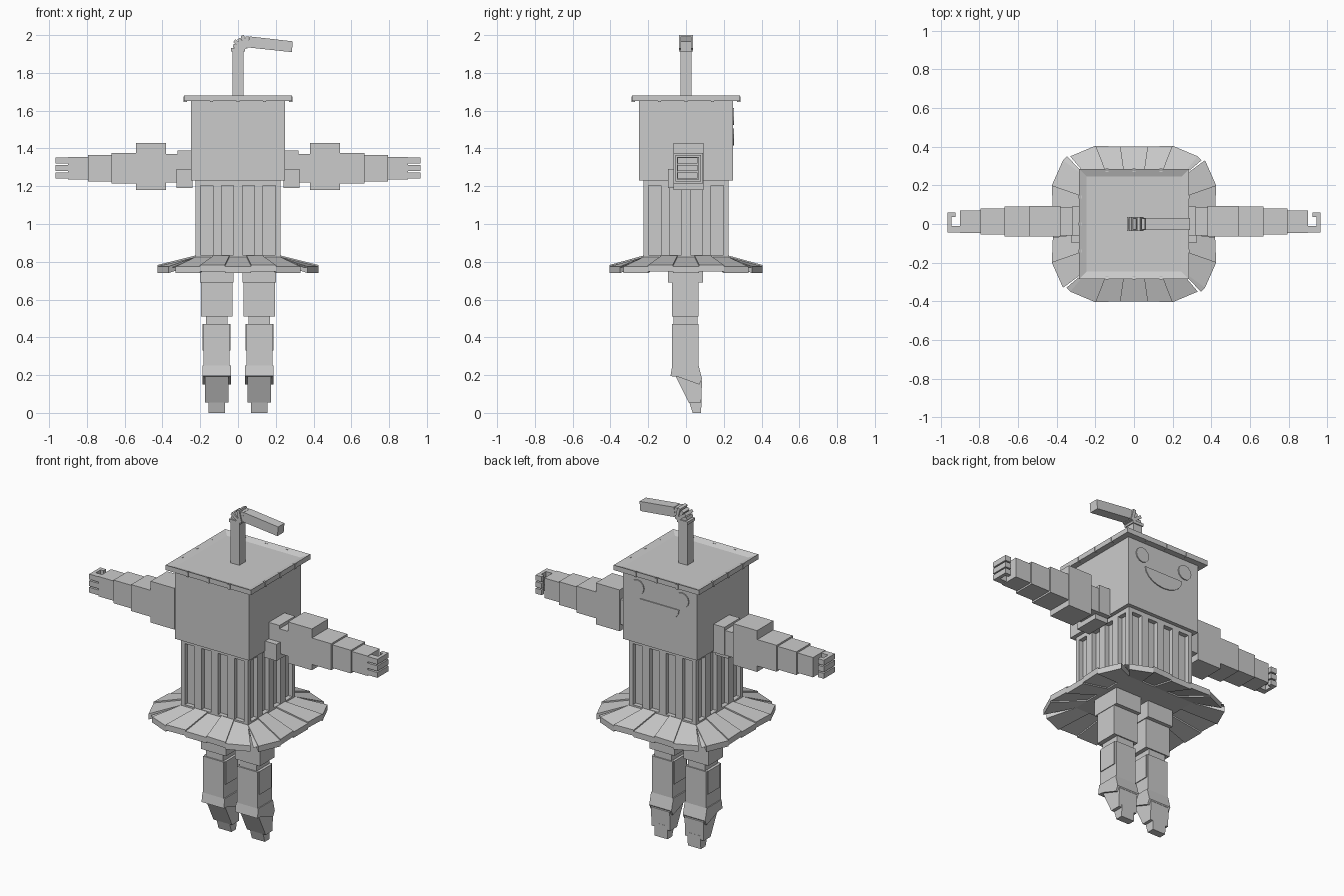
import bpy, bmesh, math
from mathutils import Matrix, Vector

if "Cube" in bpy.data.objects:
    bpy.data.objects.remove(bpy.data.objects["Cube"])

grey = bpy.data.materials.new("plain grey")
grey.use_nodes = True
GREY = (0.6, 0.6, 0.6, 1)
grey.diffuse_color = GREY
grey.node_tree.nodes["Principled BSDF"].inputs["Base Color"].default_value = GREY


def finish(name, bm):
    bmesh.ops.recalc_face_normals(bm, faces=bm.faces)
    mesh = bpy.data.meshes.new(name)
    bm.to_mesh(mesh)
    bm.free()
    mesh.materials.append(grey)
    obj = bpy.data.objects.new(name, mesh)
    bpy.context.collection.objects.link(obj)
    return obj


def add_box(bm, x, y, z):
    """Box spanning the given (low, high) pairs."""
    size = [b - a for a, b in (x, y, z)]
    mid = [(a + b) / 2 for a, b in (x, y, z)]
    m = Matrix.Translation(mid) @ Matrix.Diagonal((*size, 1))
    return bmesh.ops.create_cube(bm, size=1, matrix=m)["verts"]


def boxes(name, spans):
    bm = bmesh.new()
    for span in spans:
        add_box(bm, *span)
    return finish(name, bm)


def prism(name, points, axis, low, high):
    """Extrude a 2D outline (a, z) along x (axis 0) or y (axis 1)."""
    bm = bmesh.new()
    place = (lambda a, z, d: (d, a, z)) if axis == 0 else (lambda a, z, d: (a, d, z))
    face = bm.faces.new([bm.verts.new(place(a, z, low)) for a, z in points])
    out = bmesh.ops.extrude_face_region(bm, geom=[face])["geom"]
    shift = Vector((0, 0, 0))
    shift[axis] = high - low
    bmesh.ops.translate(bm, vec=shift, verts=[v for v in out if isinstance(v, bmesh.types.BMVert)])
    return finish(name, bm)


def mirrored(obj):
    mod = obj.modifiers.new("mirror", "MIRROR")
    mod.use_axis = (True, False, False)
    return obj


# Cup head
H = 0.248
boxes("cup_head", [((-H, H), (-H, H), (1.23, 1.66))])

# Lid with a sunken middle and small seam tabs around the rim
bm = bmesh.new()
add_box(bm, (-0.285, 0.285), (-0.285, 0.285), (1.65, 1.68))
bm.normal_update()
top = [f for f in bm.faces if f.normal.z > 0.9]
bmesh.ops.inset_region(bm, faces=top, thickness=0.055)
bmesh.ops.translate(bm, vec=(0, 0, -0.015), verts=top[0].verts)
for turn in range(4):
    for t in (-0.14, 0, 0.14):
        tab = add_box(bm, (t - 0.008, t + 0.008), (0.27, 0.288), (1.647, 1.676))
        bmesh.ops.rotate(bm, verts=tab, matrix=Matrix.Rotation(turn * math.pi / 2, 3, "Z"))
finish("lid", bm)

# Straw with a fanned bend
boxes("straw_stem", [((-0.03, 0.03), (-0.03, 0.03), (1.66, 1.915))])
bm = bmesh.new()
for i in range(6):
    angle = math.radians(i * 19)
    wide = 0.036 if i % 2 == 0 else 0.029
    verts = add_box(bm, (-0.042 - wide, -0.042 + wide), (-wide, wide), (-0.009, 0.009))
    bmesh.ops.rotate(bm, verts=verts, matrix=Matrix.Rotation(angle, 3, "Y"))
    bmesh.ops.translate(bm, vec=(0.042, 0, 1.922), verts=verts)
finish("straw_bend", bm)
prism("straw_tip", [(0.05, 1.935), (0.285, 1.91), (0.29, 1.967), (0.06, 1.993)], 1, -0.03, 0.03)

# Face plates on the cup
def arc(cx, cz, rx, rz, start, end, n):
    return [(cx + rx * math.cos(start + (end - start) * i / n),
             cz + rz * math.sin(start + (end - start) * i / n)) for i in range(n + 1)]

mirrored(prism("eye", arc(0.15, 1.57, 0.045, 0.045, 0, math.tau * 11 / 12, 11), 1, 0.247, 0.254))
prism("smile", arc(0, 1.505, 0.13, 0.09, math.pi, math.tau, 10), 1, 0.247, 0.254)

# Fluted body: core, bands and ribs between the four flutes on every side
bm = bmesh.new()
B, CORE = 0.225, 0.198
add_box(bm, (-CORE, CORE), (-CORE, CORE), (0.8, 1.23))
for low, high in ((0.79, 0.835), (1.205, 1.235)):
    add_box(bm, (-B, B), (-B, B), (low, high))
for x in (-1, 1):
    for y in (-1, 1):
        add_box(bm, sorted((x * CORE, x * B)), sorted((y * CORE, y * B)), (0.83, 1.21))
for turn in range(4):
    for mid in (-0.11, 0, 0.11):
        rib = add_box(bm, (mid - 0.023, mid + 0.023), (CORE - 0.01, B), (0.83, 1.21))
        bmesh.ops.rotate(bm, verts=rib, matrix=Matrix.Rotation(turn * math.pi / 2, 3, "Z"))
finish("fluted_body", bm)

# Flared skirt of overlapping plates; one quarter outline is turned around
inner = [(-0.225, 0.225), (-0.13, 0.225), (-0.045, 0.225), (0.045, 0.225), (0.13, 0.225), (0.225, 0.225)]
outer = [(-0.33, 0.35), (-0.2, 0.405), (-0.07, 0.4), (0.07, 0.4), (0.2, 0.405), (0.33, 0.35)]
bm = bmesh.new()
for turn in range(4):
    rot = Matrix.Rotation(turn * math.pi / 2, 3, "Z")
    stretch = 1.05 if turn % 2 else 1.0
    for i in range(5):
        lift = 0.008 if i % 2 else 0
        corners = [(inner[i], 0.825), (inner[i + 1], 0.825), (outer[i + 1], 0.775), (outer[i], 0.775)]
        rings = []
        for drop in (0, 0.035):
            ring = []
            for (x, y), z in corners:
                p = rot @ Vector((x, y, z + lift - drop))
                if z < 0.8:
                    p.x *= stretch
                ring.append(bm.verts.new(p))
            rings.append(ring)
        upper, lower = rings
        bm.faces.new(upper)
        bm.faces.new(lower[::-1])
        for k in range(4):
            j = (k + 1) % 4
            bm.faces.new((upper[k], lower[k], lower[j], upper[j]))
    # Corner gusset
    a, b = Vector((0.225, 0.225, 0.82)), Vector((0.33, 0.35, 0.77))
    c = Vector((0.35, 0.33, 0.77))
    pts = [rot @ p for p in (a, b, c)]
    for p in pts[1:]:
        p.x *= stretch
    bm.faces.new([bm.verts.new(p) for p in pts])
finish("skirt", bm)

# Arms, stepped from shoulder to wrist
mirrored(boxes("shoulder", [
    ((0.24, 0.32), (-0.06, 0.09), (1.22, 1.39)),
    ((0.24, 0.325), (-0.095, 0.06), (1.19, 1.29)),
]))
mirrored(boxes("upper_arm", [
    ((0.3, 0.4), (-0.06, 0.085), (1.22, 1.37)),
    ((0.38, 0.54), (-0.065, 0.092), (1.18, 1.43)),
]))
mirrored(boxes("forearm", [
    ((0.54, 0.67), (-0.065, 0.09), (1.215, 1.375)),
    ((0.67, 0.795), (-0.055, 0.08), (1.225, 1.365)),
    ((0.795, 0.9), (-0.047, 0.07), (1.235, 1.355)),
]))

# Curled fingers
fingers = []
for z in (1.24, 1.28, 1.32):
    span = (z, z + 0.032)
    fingers += [((0.89, 0.965), (-0.045, -0.01), span),
                ((0.945, 0.965), (-0.02, 0.06), span),
                ((0.925, 0.95), (0.035, 0.06), span)]
mirrored(boxes("fingers", fingers))

# Legs
mirrored(boxes("thigh", [
    ((0.025, 0.2), (-0.095, 0.09), (0.69, 0.81)),
    ((0.03, 0.197), (-0.073, 0.067), (0.51, 0.7)),
]))
mirrored(boxes("shin", [
    ((0.055, 0.17), (-0.065, 0.06), (0.46, 0.52)),
    ((0.045, 0.182), (-0.073, 0.067), (0.24, 0.47)),
    ((0.04, 0.187), (-0.06, 0.055), (0.33, 0.47)),
]))
mirrored(prism("boot", [(-0.082, 0.195), (-0.04, 0.19), (0.07, 0.15), (0.085, 0.18),
                        (0.067, 0.25), (-0.073, 0.25)], 0, 0.038, 0.187))
mirrored(prism("foot", [(-0.055, 0.195), (0.015, 0.055), (0.08, 0.055), (0.085, 0.17),
                        (0.06, 0.2)], 0, 0.05, 0.175))
mirrored(prism("toe", [(0.01, 0.08), (0.035, 0), (0.08, 0), (0.082, 0.08)], 0, 0.068, 0.155))
